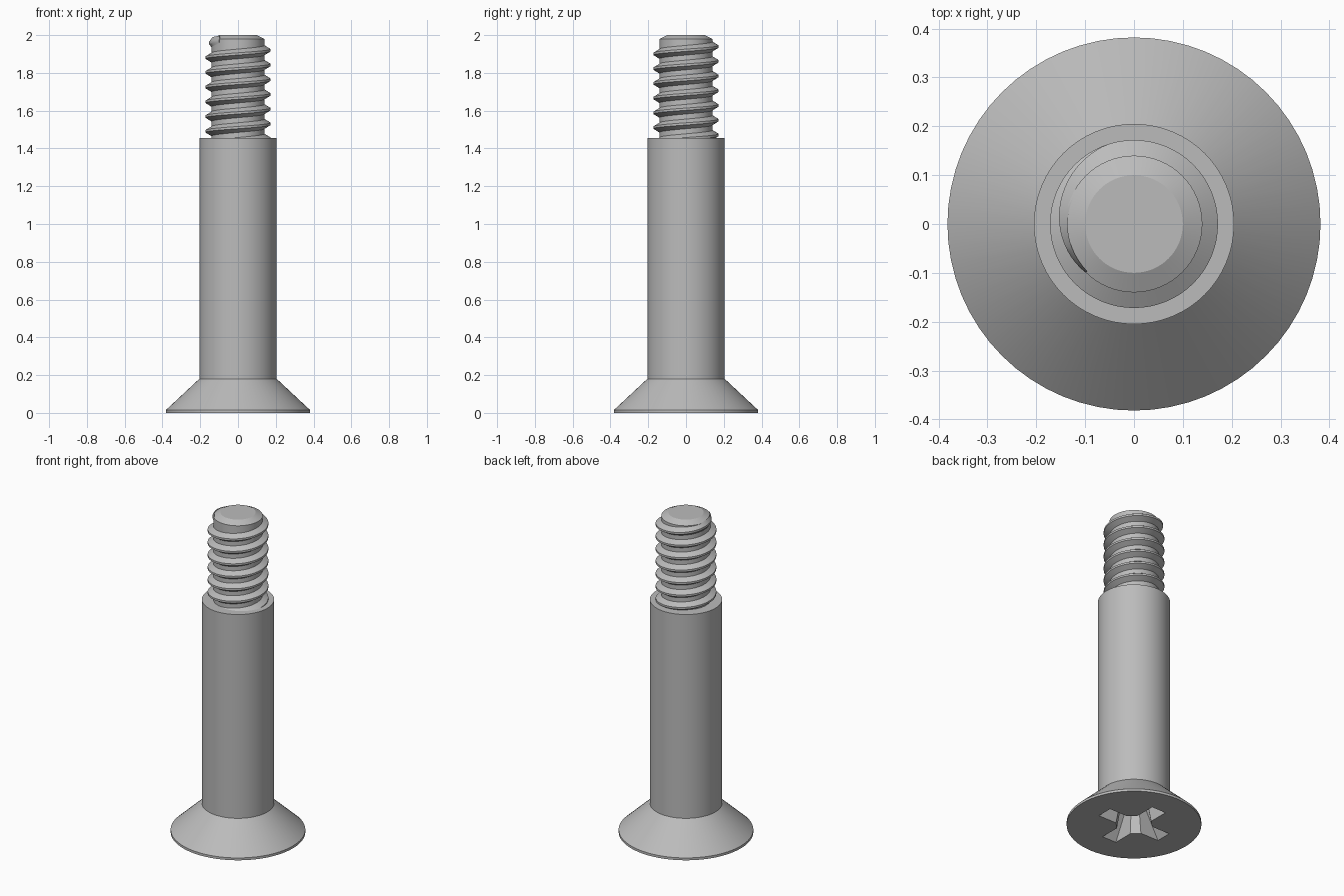
import bpy, bmesh
from math import cos, sin, pi, radians

cube = bpy.data.objects.get("Cube")
if cube:
    bpy.data.objects.remove(cube, do_unlink=True)

steel = bpy.data.materials.new("grey_steel")
steel.use_nodes = True
GREY = (0.5, 0.5, 0.5, 1)
steel.diffuse_color = GREY
steel.node_tree.nodes["Principled BSDF"].inputs["Base Color"].default_value = GREY


def make_object(name, bm):
    bmesh.ops.recalc_face_normals(bm, faces=bm.faces)
    mesh = bpy.data.meshes.new(name)
    bm.to_mesh(mesh)
    bm.free()
    mesh.materials.append(steel)
    obj = bpy.data.objects.new(name, mesh)
    bpy.context.collection.objects.link(obj)
    return obj


def bridge(bm, a, b):
    n = len(a)
    for i in range(n):
        bm.faces.new((a[i], a[(i + 1) % n], b[(i + 1) % n], b[i]))


def loft(name, rings):
    """Skin closed rings of points and cap both ends."""
    bm = bmesh.new()
    loops = [[bm.verts.new(p) for p in ring] for ring in rings]
    for a, b in zip(loops, loops[1:]):
        bridge(bm, a, b)
    bm.faces.new(loops[0])
    bm.faces.new(loops[-1])
    return make_object(name, bm)


def circle(r, z, n=64, phase=0):
    return [(r * cos(2 * pi * i / n + phase), r * sin(2 * pi * i / n + phase), z)
            for i in range(n)]


def rectangle(x, y, z):
    return [(x, y, z), (-x, y, z), (-x, -y, z), (x, -y, z)]


def smooth(obj):
    bpy.ops.object.select_all(action="DESELECT")
    obj.select_set(True)
    bpy.context.view_layer.objects.active = obj
    bpy.ops.object.shade_smooth_by_angle(angle=radians(25))


# Countersunk head, shank, threaded core and chamfered tip
CORE, CREST, SHOULDER = 0.14, 0.172, 1.455
profile = [(0.382, 0), (0.382, 0.015), (0.205, 0.18), (0.205, SHOULDER),
           (CORE, SHOULDER), (CORE, 1.98), (0.1, 2.0)]
body = loft("screw_body", [circle(r, z) for r, z in profile])

# Cross recess: two tapered arms and a tapered centre
DEPTH = 0.17
cutters = [
    loft("recess_arm_x", [rectangle(0.225, 0.05, -0.01), rectangle(0.11, 0.035, DEPTH)]),
    loft("recess_arm_y", [rectangle(0.05, 0.225, -0.01), rectangle(0.035, 0.11, DEPTH)]),
    loft("recess_centre", [circle(0.11, -0.01, 8, pi / 8), circle(0.075, DEPTH + 0.01, 8, pi / 8)]),
]
bpy.context.view_layer.objects.active = body
for cutter in cutters:
    cutter.hide_render = True
    mod = body.modifiers.new(cutter.name, "BOOLEAN")
    mod.operation, mod.solver, mod.object = "DIFFERENCE", "EXACT", cutter
    bpy.ops.object.modifier_apply(modifier=mod.name)
for cutter in cutters:
    bpy.data.objects.remove(cutter, do_unlink=True)
smooth(body)

# Right-hand thread: starts inside the shank and fades out near the tip
PITCH, STEPS = 0.078, 64
TOP_Z = 1.92                      # crest height at angle zero of the last turn
start, end = -7 * STEPS, int(STEPS * 0.64)
fade = int(STEPS * 0.3)
rings = []
for i in range(start, end + 1):
    t = 2 * pi * i / STEPS
    z = TOP_Z + PITCH * i / STEPS
    k = min(1, (end - i) / (end - fade) + 0.02)
    crest = CORE + (CREST - CORE) * k
    root = CORE - 0.004
    section = [(root, -0.028), (crest, -0.006), (crest, 0.006), (root, 0.028)]
    rings.append([(r * cos(t), r * sin(t), z + dz) for r, dz in section])
smooth(loft("thread", rings))
